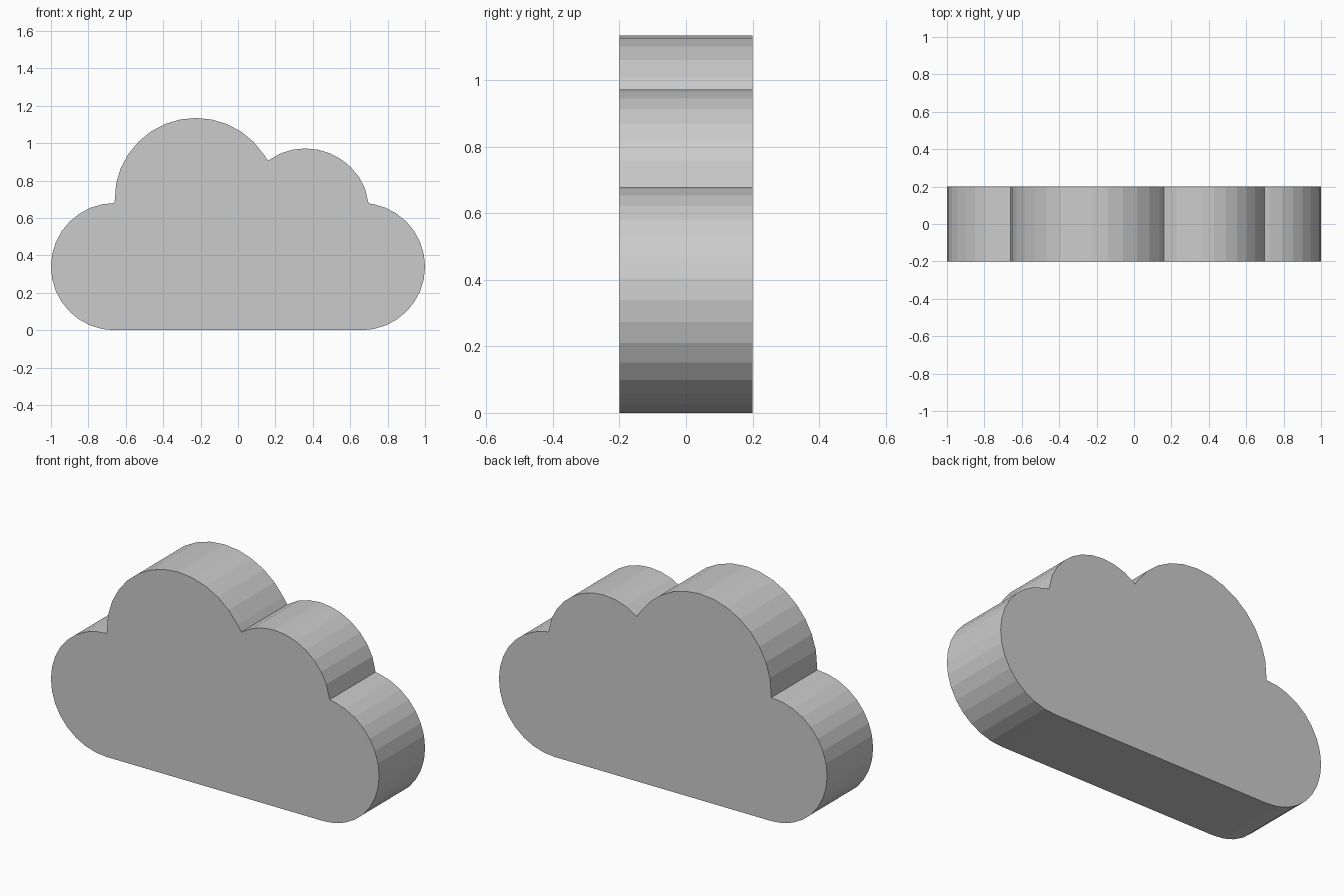
import bpy, bmesh
from math import atan2, cos, sin, ceil, pi, tau

if "Cube" in bpy.data.objects:
    bpy.data.objects.remove(bpy.data.objects["Cube"])

DEPTH = 0.4
STEP = tau / 32


def arc(center, radius, start, end):
    """Clockwise lobe outline: junction points plus regular 32-gon corners."""
    cx, cz = center
    a0 = atan2(start[1] - cz, start[0] - cx)
    a1 = atan2(end[1] - cz, end[0] - cx)
    if a0 <= a1:
        a0 += tau
    points = [start]
    k = ceil(a0 / STEP - 0.25) - 1
    while k * STEP > a1 + 0.25 * STEP:
        points.append((cx + radius * cos(k * STEP), cz + radius * sin(k * STEP)))
        k -= 1
    return points


# Lobe junctions, left to right
base_l, base_r = (-0.66, 0.0), (0.66, 0.0)
notch_l, valley, notch_r = (-0.66, 0.68), (0.16, 0.907), (0.698, 0.678)

# Cloud outline from four round lobes above a flat base
outline = (arc((-0.66, 0.34), 0.34, base_l, notch_l)
           + arc((-0.225, 0.70), 0.435, notch_l, valley)
           + arc((0.36, 0.627), 0.345, valley, notch_r)
           + arc((0.66, 0.34), 0.34, notch_r, base_r)
           + [base_r])

# Extrude the outline into a slab
bm = bmesh.new()
face = bm.faces.new([bm.verts.new((x, -DEPTH / 2, z)) for x, z in outline])
result = bmesh.ops.extrude_face_region(bm, geom=[face], use_keep_orig=True)
for item in result["geom"]:
    if isinstance(item, bmesh.types.BMVert):
        item.co.y += DEPTH
bmesh.ops.recalc_face_normals(bm, faces=bm.faces)
mesh = bpy.data.meshes.new("cloud")
bm.to_mesh(mesh)
bm.free()
cloud = bpy.data.objects.new("cloud", mesh)
bpy.context.collection.objects.link(cloud)
